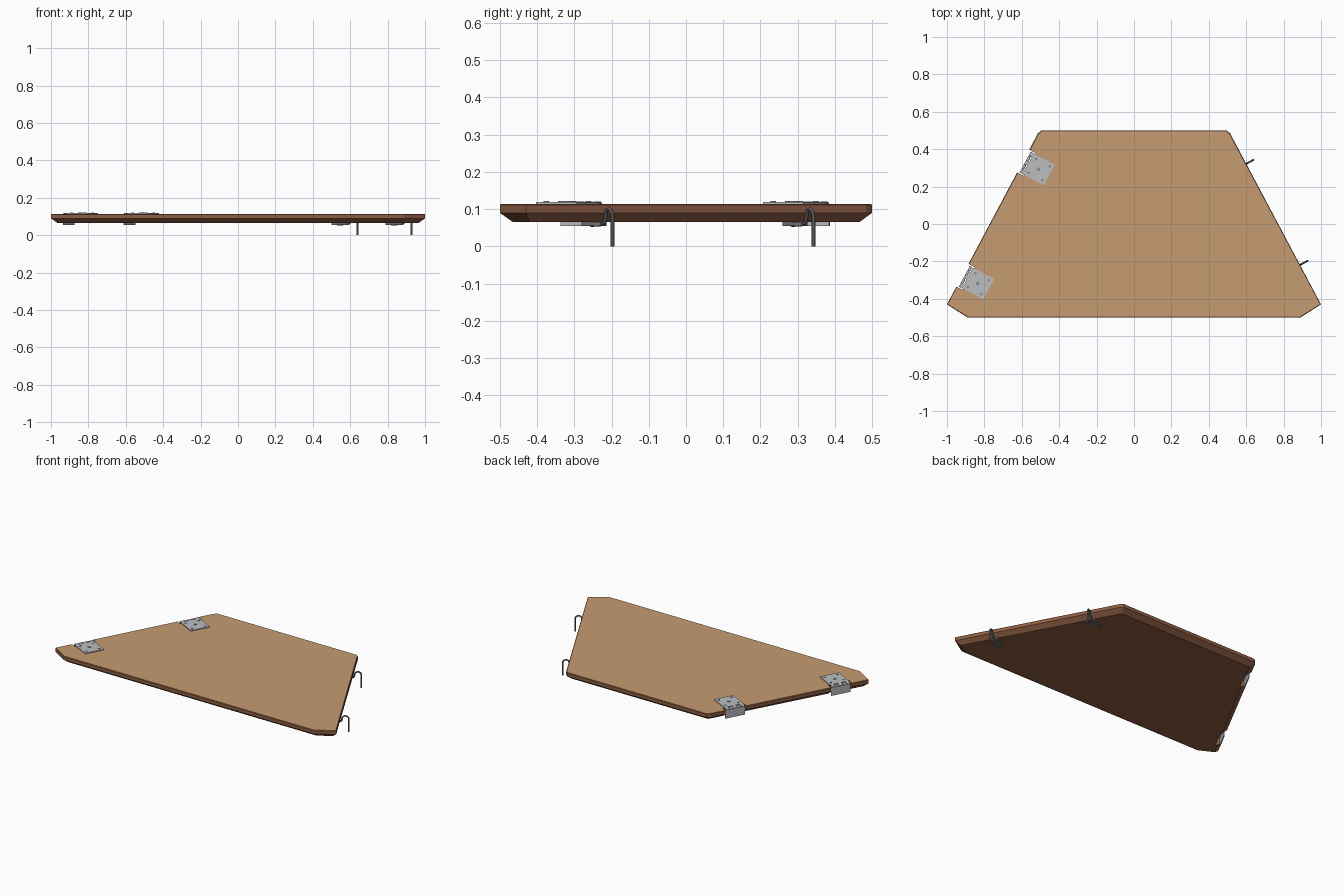
import bpy, bmesh, math
from mathutils import Matrix, Vector

if "Cube" in bpy.data.objects:
    bpy.data.objects.remove(bpy.data.objects["Cube"], do_unlink=True)


def material(name, rgb):
    lin = [((c / 255 + 0.055) / 1.055) ** 2.4 for c in rgb] + [1]
    m = bpy.data.materials.new(name)
    m.use_nodes = True
    m.diffuse_color = lin
    bsdf = next(n for n in m.node_tree.nodes if n.type == 'BSDF_PRINCIPLED')
    bsdf.inputs["Base Color"].default_value = lin
    return m


tan = material("tan wood", (199, 156, 113))
brown = material("brown wood edge", (142, 94, 67))
steel = material("light steel", (188, 189, 192))
screw_grey = material("screw grey", (140, 140, 143))
iron = material("dark iron", (124, 121, 124))


def add_object(name, bm, mats, frame=Matrix()):
    mesh = bpy.data.meshes.new(name)
    bmesh.ops.recalc_face_normals(bm, faces=bm.faces)
    bm.to_mesh(mesh)
    bm.free()
    for m in mats:
        mesh.materials.append(m)
    ob = bpy.data.objects.new(name, mesh)
    ob.matrix_world = frame
    bpy.context.collection.objects.link(ob)
    return ob


def box(name, lo, hi, mat, frame, round_corners=0):
    lo, hi = Vector(lo), Vector(hi)
    bm = bmesh.new()
    bmesh.ops.create_cube(bm, size=1)
    for v in bm.verts:
        v.co = (lo + hi) / 2 + v.co * (hi - lo)
    if round_corners:
        upright = [e for e in bm.edges
                   if abs(e.verts[0].co.z - e.verts[1].co.z) > 0.001]
        bmesh.ops.bevel(bm, geom=upright, offset=round_corners, segments=4,
                        profile=0.5, affect='EDGES')
    return add_object(name, bm, [mat], frame)


def cylinder(name, centre, radius, depth, mat, frame, axis='Z', sides=12):
    turn = Matrix.Rotation(math.pi / 2, 4, 'X') if axis == 'Y' else Matrix()
    bm = bmesh.new()
    bmesh.ops.create_cone(bm, cap_ends=True, segments=sides, radius1=radius,
                          radius2=radius, depth=depth,
                          matrix=Matrix.Translation(centre) @ turn)
    return add_object(name, bm, [mat], frame)


def edge_frame(x, y, degrees):
    return Matrix.Translation((x, y, 0)) @ Matrix.Rotation(math.radians(degrees), 4, 'Z')


SLANT = 28.1
hinges = {"rear": edge_frame(-0.59, 0.335, -SLANT),
          "front": edge_frame(-0.915, -0.275, -SLANT)}
hooks = {"rear": edge_frame(0.596, 0.32, SLANT),
         "front": edge_frame(0.885, -0.22, SLANT)}

# Board: symmetric trapezoid, fine bevel above and wide chamfer below
TOP, RIM_TOP, RIM, BOTTOM = 0.114, 0.111, 0.09, 0.066
half = [(0.89, -0.5), (1.0, -0.43), (0.514, 0.484), (0.495, 0.5)]
outline = half + [(-x, y) for x, y in reversed(half)]
bm = bmesh.new()
base = bm.faces.new([bm.verts.new((x, y, RIM_TOP)) for x, y in outline])
ext = bmesh.ops.extrude_face_region(bm, geom=[base])
lower = [g for g in ext["geom"] if isinstance(g, bmesh.types.BMVert)]
bmesh.ops.translate(bm, verts=lower, vec=(0, 0, RIM - RIM_TOP))
bmesh.ops.recalc_face_normals(bm, faces=bm.faces)
by_height = sorted(bm.faces, key=lambda f: f.calc_center_median().z)
for face, width, z in ((by_height[0], 0.035, BOTTOM), (by_height[-1], 0.004, TOP)):
    bmesh.ops.inset_region(bm, faces=[face], thickness=width)
    for v in face.verts:
        v.co.z = z
board = add_object("board", bm, [tan, brown])

# Hinge notches in the slanted edge
for place, frame in hinges.items():
    cutter = box("notch_cutter", (-0.1, -0.069, 0), (0.036, 0.069, 0.2), brown, frame)
    cutter.hide_render = True
    mod = board.modifiers.new("notch", 'BOOLEAN')
    mod.operation, mod.solver, mod.object = 'DIFFERENCE', 'EXACT', cutter
    bpy.context.view_layer.objects.active = board
    bpy.ops.object.modifier_apply(modifier=mod.name)
    bpy.data.objects.remove(cutter, do_unlink=True)
for p in board.data.polygons:
    p.material_index = 0 if p.normal.z > 0.9 else 1

# Hinges: flat leaf with screws, interlocking knuckles and a hanging leaf
for place, frame in hinges.items():
    box(place + "_hinge_top_leaf", (0.028, -0.062, TOP), (0.156, 0.062, 0.119),
        steel, frame)
    box(place + "_hinge_hanging_leaf", (0.009, -0.063, 0.055), (0.014, 0.063, 0.108),
        steel, frame)
    cylinder(place + "_hinge_pin", (0.016, 0, 0.113), 0.004, 0.126,
             screw_grey, frame, 'Y')
    for i in range(5):
        y = (i - 2) * 0.025
        cylinder(place + "_hinge_knuckle", (0.016, y, 0.113), 0.007, 0.021,
                 steel, frame, 'Y')
        if i % 2 == 0:
            box(place + "_hinge_tab", (0.018, y - 0.01, 0.115),
                (0.029, y + 0.01, 0.119), steel, frame)
    cylinder(place + "_hinge_centre_screw", (0.09, 0, 0.12), 0.01, 0.003,
             screw_grey, frame)
    for x in (0.053, 0.135):
        for y in (-0.042, 0.042):
            cylinder(place + "_hinge_screw", (x, y, 0.12), 0.007, 0.003,
                     screw_grey, frame)

# Hooks: mounting plate under the board and a bent rod hanging past the edge
arc = [(0.028 - 0.02 * math.cos(a), 0.08 + 0.02 * math.sin(a))
       for a in (math.pi * i / 10 for i in range(11))]
path = [(-0.075, 0.057), (-0.015, 0.059), (0.0, 0.063), (0.006, 0.07)] + arc + [(0.048, 0)]
for place, frame in hooks.items():
    box(place + "_hook_plate", (-0.105, -0.019, 0.055), (-0.012, 0.019, BOTTOM),
        iron, frame, 0.014)
    curve = bpy.data.curves.new(place + "_hook_rod", 'CURVE')
    curve.dimensions = '3D'
    curve.bevel_depth, curve.bevel_resolution, curve.use_fill_caps = 0.005, 2, True
    spline = curve.splines.new('POLY')
    spline.points.add(len(path) - 1)
    for pt, (x, z) in zip(spline.points, path):
        pt.co = (x, 0, z, 1)
    curve.materials.append(iron)
    rod = bpy.data.objects.new(place + "_hook_rod", curve)
    rod.matrix_world = frame
    bpy.context.collection.objects.link(rod)
    bpy.ops.object.select_all(action='DESELECT')
    rod.select_set(True)
    bpy.context.view_layer.objects.active = rod
    bpy.ops.object.convert(target='MESH')
    bpy.ops.object.shade_smooth_by_angle()
